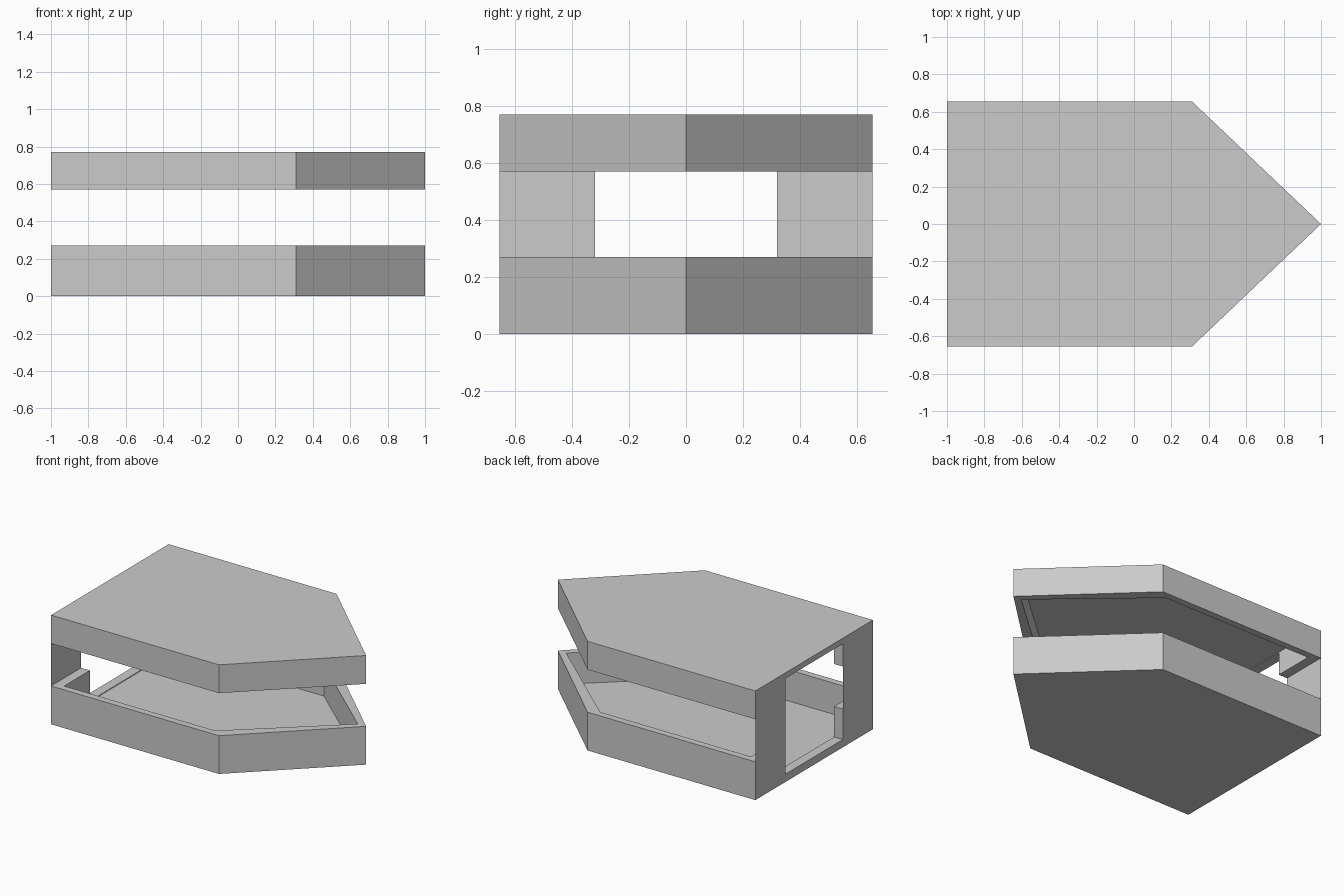
import bpy, bmesh

if "Cube" in bpy.data.objects:
    bpy.data.objects.remove(bpy.data.objects["Cube"])

OUTER = [(-1, -0.655), (0.31, -0.655), (1, 0), (0.31, 0.655), (-1, 0.655)]
INNER = [(-0.932, -0.607), (0.245, -0.607), (0.935, 0), (0.245, 0.607), (-0.932, 0.607)]
DOOR = [(-1.1, -0.32), (-0.9, -0.32), (-0.9, 0.32), (-1.1, 0.32)]


def add_mesh(name, bm):
    mesh = bpy.data.meshes.new(name)
    bm.to_mesh(mesh)
    bm.free()
    obj = bpy.data.objects.new(name, mesh)
    bpy.context.collection.objects.link(obj)
    return obj


def prism(name, outline, z0, z1):
    bm = bmesh.new()
    face = bm.faces.new([bm.verts.new((x, y, z0)) for x, y in outline])
    ext = bmesh.ops.extrude_face_region(bm, geom=[face], use_keep_orig=True)
    top = [g for g in ext["geom"] if isinstance(g, bmesh.types.BMVert)]
    bmesh.ops.translate(bm, verts=top, vec=(0, 0, z1 - z0))
    bmesh.ops.recalc_face_normals(bm, faces=bm.faces[:])
    return add_mesh(name, bm)


def cut(target, cutter):
    cutter.hide_render = True
    mod = target.modifiers.new("cut", "BOOLEAN")
    mod.operation = "DIFFERENCE"
    mod.solver = "EXACT"
    mod.object = cutter
    bpy.context.view_layer.objects.active = target
    bpy.ops.object.modifier_apply(modifier=mod.name)
    bpy.data.objects.remove(cutter)


# Lower tray: hollow from above, doorway notched through its back rim
base = prism("base_tray", OUTER, 0, 0.27)
cut(base, prism("base_hollow", INNER, 0.05, 0.4))
cut(base, prism("base_door", DOOR, 0.055, 0.4))

# Roof: hollow from below, with the matching notch
roof = prism("roof", OUTER, 0.57, 0.77)
cut(roof, prism("roof_hollow", INNER, 0.45, 0.735))
cut(roof, prism("roof_door", DOOR, 0.45, 0.73))

# Thin back panels either side of the doorway
for name, s in (("back_panel_right", -1), ("back_panel_left", 1)):
    bm = bmesh.new()
    corners = [(0.32, 0.27), (0.655, 0.27), (0.655, 0.57), (0.32, 0.57)]
    face = bm.faces.new([bm.verts.new((-1, s * y, z)) for y, z in corners])
    face.normal_update()
    if face.normal.x > 0:
        face.normal_flip()
    add_mesh(name, bm)
